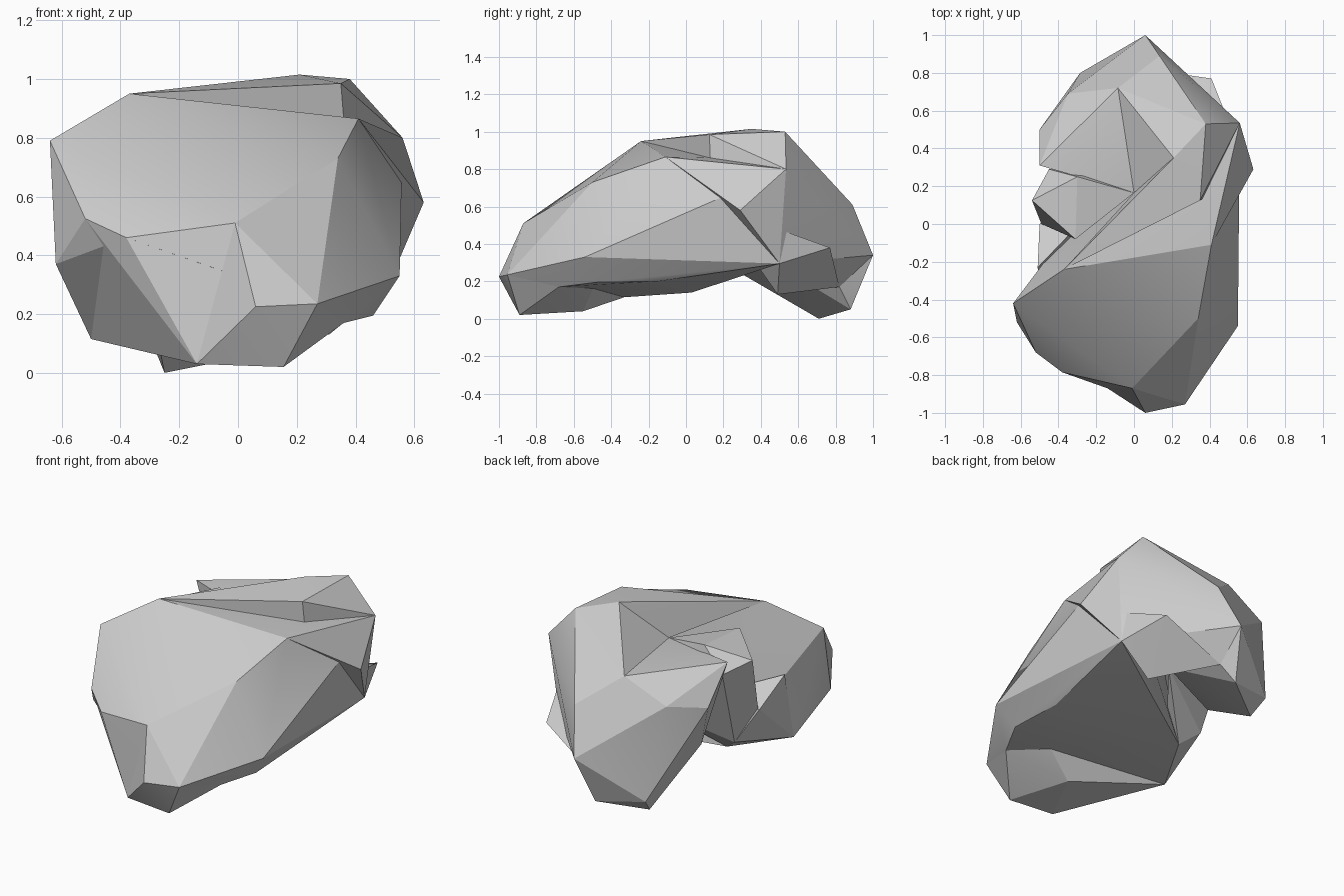
import bpy
import bmesh
import math

old = bpy.data.objects.get("Cube")
if old:
    bpy.data.objects.remove(old, do_unlink=True)

# Single stone colour
stone = bpy.data.materials.new("stone_grey")
stone.use_nodes = True
GREY = (0.6, 0.6, 0.6, 1)
stone.diffuse_color = GREY
stone.node_tree.nodes["Principled BSDF"].inputs["Base Color"].default_value = GREY


def chunk(name, corners):
    """Angular lump of stone wrapped tightly around its corner points."""
    bm = bmesh.new()
    for corner in corners:
        bm.verts.new(corner)
    bmesh.ops.convex_hull(bm, input=bm.verts[:], use_existing_faces=False)
    loose = [v for v in bm.verts if not v.link_faces]
    bmesh.ops.delete(bm, geom=loose, context='VERTS')
    bmesh.ops.recalc_face_normals(bm, faces=bm.faces[:])
    mesh = bpy.data.meshes.new(name)
    bm.to_mesh(mesh)
    bm.free()
    mesh.materials.append(stone)
    obj = bpy.data.objects.new(name, mesh)
    bpy.context.collection.objects.link(obj)
    bpy.ops.object.select_all(action='DESELECT')
    obj.select_set(True)
    bpy.context.view_layer.objects.active = obj
    bpy.ops.object.shade_smooth_by_angle(angle=math.radians(20))
    return obj


# Corners shared by neighbouring lumps: roof and right side
roof_front = (-0.37, -0.24, 0.95)
roof_peak = (0.21, 0.35, 1.015)
roof_back = (0.38, 0.53, 1.0)
ledge_foot = (0.36, 0.13, 0.86)
brow = (0.41, -0.11, 0.865)
shoulder = (0.56, 0.535, 0.80)
elbow = (0.51, 0.5, 0.295)
# Front and underside
nose = (-0.01, -0.87, 0.51)
cheek = (-0.38, -0.785, 0.46)
temple = (-0.52, -0.68, 0.525)
jaw = (-0.5, -0.33, 0.115)
lip = (0.27, -0.955, 0.235)
chin = (-0.14, -0.87, 0.03)
chin_back = (0.02, -0.55, 0.04)
recess = (0.24, -0.48, 0.2)
jaw_right = (0.36, -0.68, 0.17)
underside = (-0.3, 0.03, 0.14)
# Back
hollow = (0, 0.165, 0.78)
crown = (-0.085, 0.72, 0.78)
nape = (0.135, 0.89, 0.61)
tail = (0.06, 1, 0.34)
rear_keel = (0.06, 0.82, 0.17)
rear_belly = (0.31, 0.49, 0.13)
core = (0, 0.3, 0.4)

# Large front mass with the broad sloping face
chunk("front_mass", [
    roof_front, brow, ledge_foot, shoulder, elbow, nose, cheek, temple, jaw,
    lip, recess, jaw_right, underside,
    (0.34, -0.5, 0.73), (-0.64, -0.42, 0.79), (-0.62, -0.52, 0.37),
    (0.55, -0.54, 0.33), (0.46, -0.48, 0.195), (0.44, -0.15, 0.2),
    (0.535, -0.26, 0.42),
])

# Lower front, split along the shallow fold under the nose
chunk("chin_left", [nose, cheek, temple, jaw, chin, chin_back, recess])
chunk("chin_right", [
    nose, chin, chin_back, recess, lip, jaw_right,
    (0.06, -1, 0.225), (0.155, -0.89, 0.02),
])

# Ridge bulging from the right flank
chunk("side_ridge", [brow, shoulder, elbow, ledge_foot, (0.632, 0.29, 0.58)])

# Ledge standing proud of the roof
chunk("roof_ledge", [
    roof_front, roof_peak, roof_back, ledge_foot, shoulder, hollow,
    (0.35, 0.125, 0.985),
])

# Shoulder linking the roof to the back
chunk("rear_shoulder", [
    roof_peak, roof_back, shoulder, elbow, hollow, crown, nape, tail,
    rear_keel, core,
])

# Fin jutting out below the shoulder
chunk("rear_fin", [
    elbow, rear_keel, rear_belly, core,
    (0.41, 0.77, 0.38), (0.51, 0.52, 0.47),
])

# Rounded lobe at the back
chunk("rear_lobe", [
    hollow, crown, nape, tail, rear_keel, core,
    (-0.285, 0.8, 0.09), (-0.35, 0.69, 0.65), (-0.5, 0.5, 0.61),
    (-0.5, 0.31, 0.82), (-0.19, 0.355, 0.82),
    (-0.25, 0.71, 0), (0, 0.88, 0.05), (-0.3, 0.28, 0.25),
])

# Knobs filling the hollow between the roof and the lobe
chunk("upper_knob", [
    underside, hollow, core,
    (-0.3, 0.25, 0.85), (-0.45, 0.29, 0.72), (-0.54, 0.125, 0.77),
    (-0.49, 0, 0.41), (-0.31, -0.08, 0.83), (-0.4, 0.1, 0.22),
])
chunk("lower_knob", [
    underside, jaw, core,
    (-0.5, 0, 0.41), (-0.51, -0.23, 0.54), (-0.4, 0.1, 0.22),
])
